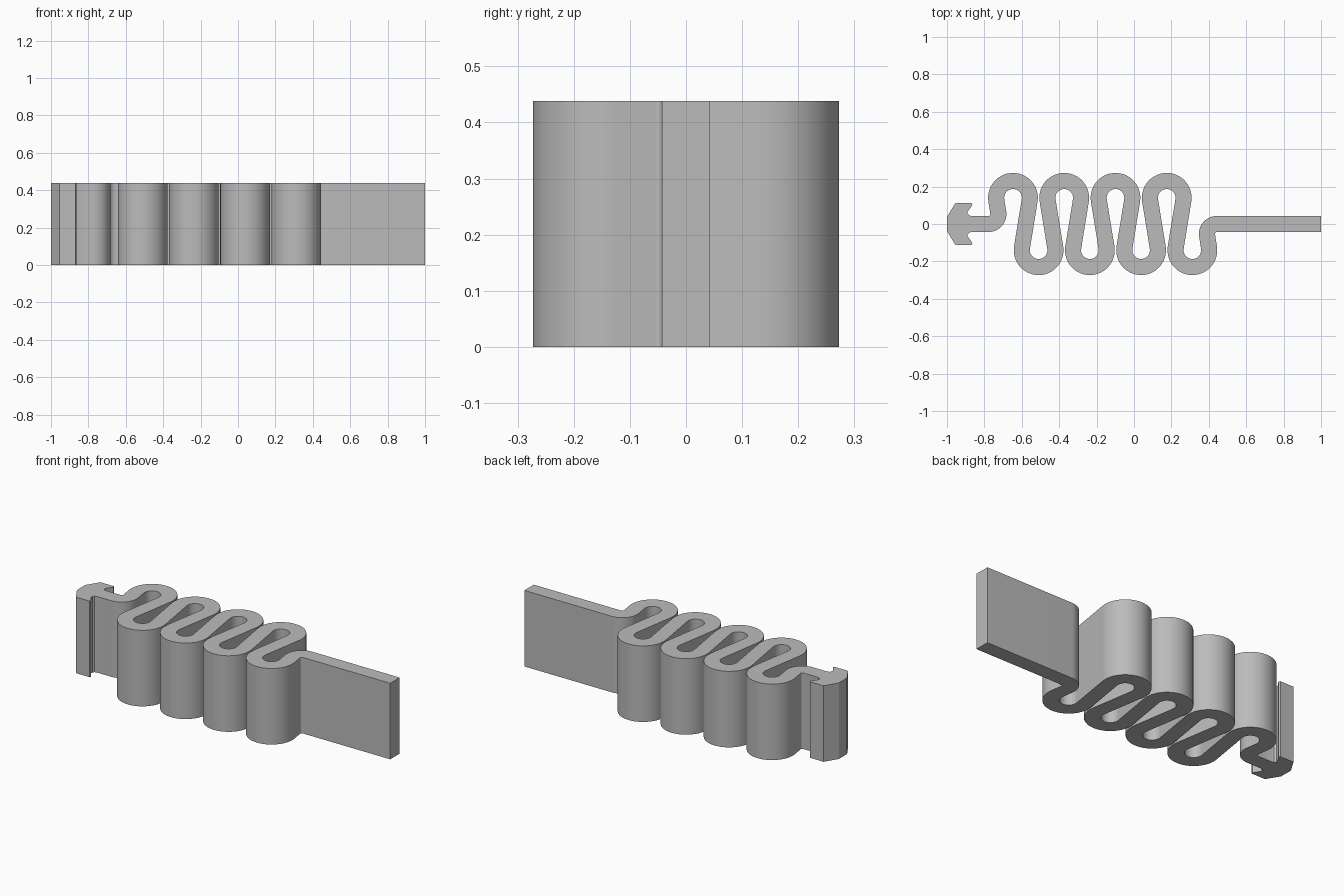
import bpy, bmesh, math

if "Cube" in bpy.data.objects:
    bpy.data.objects.remove(bpy.data.objects["Cube"])

HEIGHT = 0.438      # extrusion height
HALF = 0.043        # half thickness of the strip
R_LOOP, R_END = 0.09, 0.053

# Bends along the strip centre line: x, y, radius, turn (+1 left, -1 right)
bends = [(-0.778, R_END, R_END, 1)]
for i in range(8):
    side = 1 if i % 2 == 0 else -1
    bends.append((-0.647 + 0.137 * i, 0.14 * side, R_LOOP, -side))
bends.append((0.443, -R_END, R_END, -1))

# Heading of the straight leg that joins each pair of bends
headings = [0.0]
for (ax, ay, ar, s), (bx, by, br, _) in zip(bends, bends[1:]):
    dist = math.hypot(bx - ax, by - ay)
    headings.append(math.atan2(by - ay, bx - ax) + s * math.asin((ar + br) / dist))
headings.append(0.0)

# Both edges of the strip
left, right = [], []
for (cx, cy, r, s), h0, h1 in zip(bends, headings, headings[1:]):
    steps = 28 if r == R_LOOP else 16
    for k in range(steps + 1):
        h = h0 + (h1 - h0) * k / steps
        nx, ny = -math.sin(h), math.cos(h)
        for edge, w in ((left, HALF), (right, -HALF)):
            edge.append((cx + nx * (w - s * r), cy + ny * (w - s * r)))

# Barbed hook at one end (upper half, mirrored below), plain bar at the other
hook = [(-1.0, 0.038), (-0.955, 0.112), (-0.868, 0.112), (-0.864, 0.102),
        (-0.889, 0.066), (-0.889, 0.056), (-0.882, 0.047), (-0.870, HALF)]
outline = (hook + left + [(1.0, HALF), (1.0, -HALF)] + right[::-1]
           + [(x, -y) for x, y in reversed(hook)])

# Extrude the whole outline upwards
bm = bmesh.new()
base = bm.faces.new([bm.verts.new((x, y, 0)) for x, y in outline])
top = bmesh.ops.extrude_face_region(bm, geom=[base], use_keep_orig=True)
bmesh.ops.translate(bm, vec=(0, 0, HEIGHT),
                    verts=[g for g in top["geom"] if isinstance(g, bmesh.types.BMVert)])
bmesh.ops.recalc_face_normals(bm, faces=bm.faces)
mesh = bpy.data.meshes.new("spring_clip")
bm.to_mesh(mesh)
bm.free()

grey = bpy.data.materials.new("grey")
grey.diffuse_color = (0.5, 0.5, 0.5, 1)
grey.use_nodes = True
grey.node_tree.nodes["Principled BSDF"].inputs["Base Color"].default_value = grey.diffuse_color
mesh.materials.append(grey)

clip = bpy.data.objects.new("spring_clip", mesh)
bpy.context.collection.objects.link(clip)
bpy.context.view_layer.objects.active = clip
clip.select_set(True)
bpy.ops.object.shade_smooth_by_angle(angle=math.radians(25))
